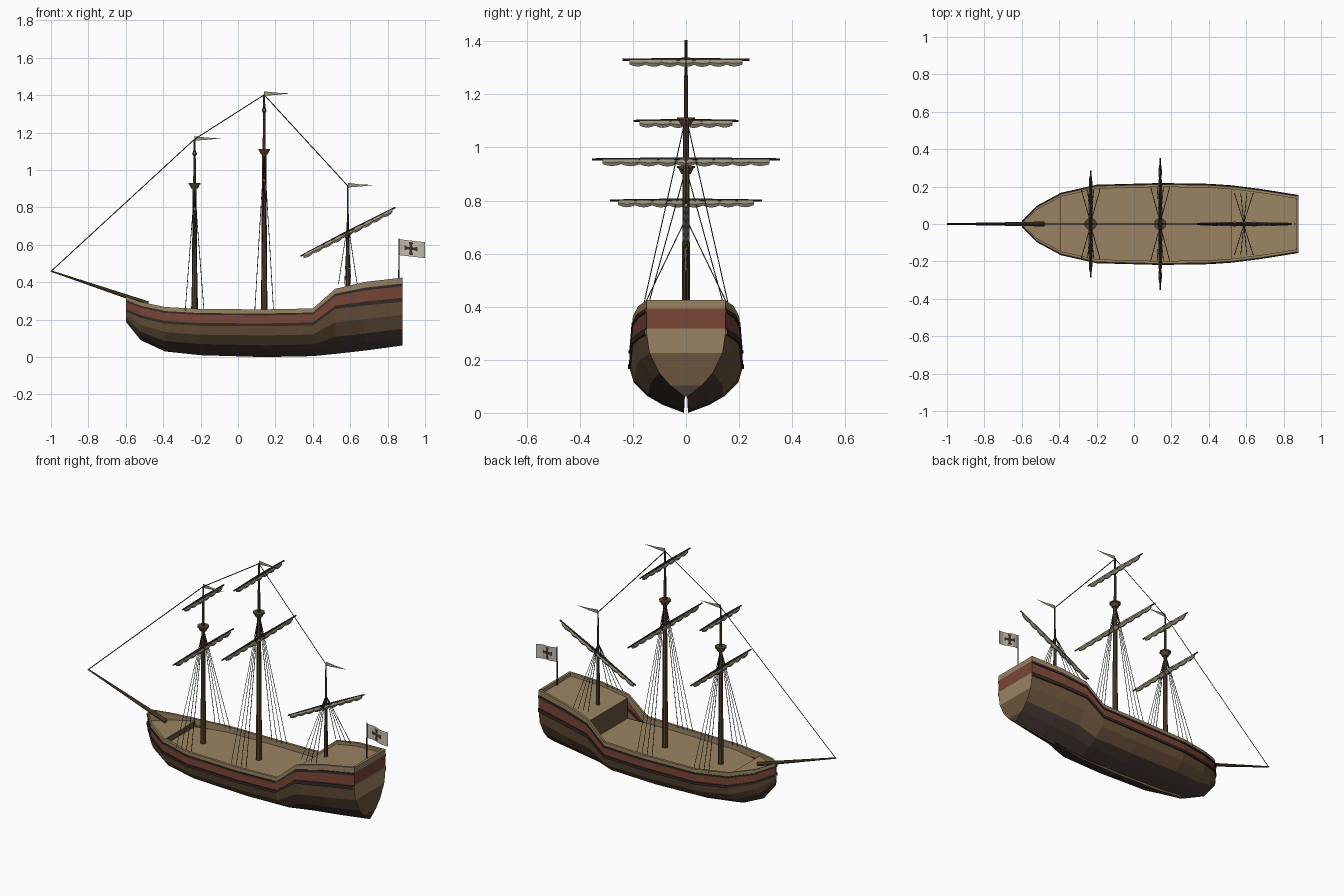
import bpy, bmesh, math
from mathutils import Vector

cube = bpy.data.objects.get("Cube")
if cube:
    bpy.data.objects.remove(cube)


def material(name, code):
    """Flat material from an sRGB hex code, stored as linear values."""
    rgb = [int(code[i:i + 2], 16) / 255 for i in (0, 2, 4)]
    col = [c / 12.92 if c < 0.04 else ((c + 0.055) / 1.055) ** 2.4 for c in rgb] + [1]
    m = bpy.data.materials.new(name)
    m.use_nodes = True
    m.diffuse_color = col
    m.node_tree.nodes["Principled BSDF"].inputs["Base Color"].default_value = col
    return m


TAN = material("pale_plank", "9A8463")
RED = material("red_band", "7A4638")
BROWN = material("hull_brown", "6B543C")
BOTTOM = material("dark_bottom", "463A34")
TRIM = material("dark_trim", "352A23")
SPAR = material("spar_wood", "58452F")
SAIL = material("sail_cloth", "9C937F")
ROPE = material("black_rope", "1E1B18")
FLAG = material("flag_cloth", "C4BFB0")
CROSS = material("flag_cross", "40302A")


def finish(name, bm, mats, mirror=False):
    bmesh.ops.recalc_face_normals(bm, faces=bm.faces)
    me = bpy.data.meshes.new(name)
    bm.to_mesh(me)
    bm.free()
    for m in mats:
        me.materials.append(m)
    ob = bpy.data.objects.new(name, me)
    bpy.context.collection.objects.link(ob)
    if mirror:
        mod = ob.modifiers.new("mirror", 'MIRROR')
        mod.use_axis = (False, True, False)
    return ob


def rod(bm, p, q, r1, r2, sides=8):
    """Tapered rod between two points."""
    p, q = Vector(p), Vector(q)
    rot = (q - p).to_track_quat('Z', 'Y').to_matrix().to_4x4()
    rot.translation = (p + q) / 2
    bmesh.ops.create_cone(bm, cap_ends=True, segments=sides, radius1=r1, radius2=r2,
                          depth=(q - p).length, matrix=rot)


def strip(bm, a, b, mats):
    """Quads between two rows of vertices."""
    for i in range(len(a) - 1):
        f = bm.faces.new((a[i], a[i + 1], b[i + 1], b[i]))
        f.material_index = mats[i]


# Hull stations: x, half width, top, keel, band scale
STATIONS = [(-0.60, 0.008, 0.325, 0.19, 0.9), (-0.52, 0.09, 0.295, 0.09, 0.95),
            (-0.39, 0.16, 0.268, 0.03, 1), (-0.20, 0.203, 0.257, 0.01, 1),
            (0.14, 0.212, 0.255, 0.0, 1), (0.40, 0.208, 0.26, 0.005, 1),
            (0.52, 0.20, 0.365, 0.017, 1.2), (0.68, 0.18, 0.402, 0.035, 1.4),
            (0.88, 0.148, 0.425, 0.062, 1.44)]
WALL = 0.014
# Bands below the rail: drop, outward step
BANDS = [(0, 0), (0.022, 0), (0.022, 0.005), (0.032, 0.005), (0.032, 0),
         (0.075, 0), (0.075, 0.007), (0.09, 0.007), (0.09, 0)]
# Lower hull: fraction of depth, fraction of width
LOWER = [(0.3, 0.93), (0.62, 0.68), (0.82, 0.41), (1, 0.036)]


def deck_height(x, top):
    if x > 0.5:
        return top - 0.02
    return 0.255 if x < -0.38 else 0.222


def section(st):
    x, w, top, keel, s = st
    inner = max(w - WALL, 0.001)
    pts = [(inner, deck_height(x, top) - 0.02), (inner, top)]
    pts += [(w + out, top - d * s) for d, out in BANDS]
    low = top - 0.09 * s
    pts += [(w * fy, low + (keel - low) * u) for u, fy in LOWER]
    return [(x, y, z) for y, z in pts]


bm = bmesh.new()
rows = [[bm.verts.new(p) for p in section(st)] for st in STATIONS]
side_mats = [0, 0, 0, 4, 4, 4, 1, 4, 4, 4, 2, 2, 3, 3]
for a, b in zip(rows, rows[1:]):
    strip(bm, a, b, side_mats)
# Banded transom and narrow stem
end_mats = [0, 0, 1, 1, 1, 1, 0, 0, 0, 2, 2, 3, 3]
for r in (rows[0], rows[-1]):
    edge = [bm.verts.new((v.co.x, min(v.co.y, r[2].co.y), v.co.z)) for v in r[2:]]
    mid = [bm.verts.new((v.co.x, 0, v.co.z)) for v in r[2:]]
    mats = [m for m in end_mats[:len(edge) - 1]]
    for i in range(len(edge) - 1):
        if abs(edge[i].co.z - edge[i + 1].co.z) > 1e-5:
            f = bm.faces.new((edge[i], edge[i + 1], mid[i + 1], mid[i]))
            f.material_index = mats[i]
# Top edge of the transom rail
last = section(STATIONS[-1])[1]
v = [bm.verts.new(p) for p in ((0.88, last[1], last[2]), (0.88, 0, last[2]),
                               (0.865, 0, last[2]), (0.865, last[1], last[2]))]
bm.faces.new(v)
w = [bm.verts.new((0.865, y, z)) for y, z in
     ((0, last[2]), (last[1], last[2]), (last[1], last[2] - 0.03), (0, last[2] - 0.03))]
bm.faces.new(w)
finish("hull", bm, [TAN, RED, BROWN, BOTTOM, TRIM], True)


def deck(name, stations, wall=None):
    bm = bmesh.new()
    cross = []
    for x, w, z in stations:
        cross.append([bm.verts.new((x, 0, z)), bm.verts.new((x, max(w - WALL, 0.001), z))])
    for a, b in zip(cross, cross[1:]):
        strip(bm, a, b, [0])
    if wall is not None:  # bulkhead down to the lower deck
        end = cross[wall]
        foot = [bm.verts.new((p.co.x, p.co.y, 0.222)) for p in end]
        strip(bm, end, foot, [1])
    finish(name, bm, [TAN, BROWN], True)


deck("fore_deck", [(s[0], s[1], 0.255) for s in STATIONS[:3]], 2)
deck("main_deck", [(s[0], s[1], 0.222) for s in STATIONS[2:7]])
deck("poop_deck", [(s[0], s[1], s[2] - 0.02) for s in STATIONS[6:]], 0)


def furled_sail(bm, p, q, lobes, depth):
    """Bundled cloth hanging in scallops under a yard."""
    p, q = Vector(p), Vector(q)
    along = (q - p).normalized()
    out = along.cross(Vector((0, 0, 1))).normalized()
    n, prev = lobes * 4, None
    for i in range(n + 1):
        t = i / n
        swell = 0.7 + 0.3 * abs(math.sin(math.pi * t * lobes))
        taper = 0.65 + 0.35 * math.sin(math.pi * t)
        h, r = depth * swell * (0.8 + 0.2 * taper), 0.013 * taper * swell
        c = p.lerp(q, t)
        shape = [(-0.6, 0), (0.6, 0), (1, -0.5), (0.4, -1), (-0.4, -1), (-1, -0.5)]
        ring = [bm.verts.new(c + out * r * a + Vector((0, 0, h * b))) for a, b in shape]
        if prev:
            strip(bm, prev + prev[:1], ring + ring[:1], [0] * 6)
        else:
            bm.faces.new(ring)
        prev = ring
    bm.faces.new(prev)


def yard(name, p, q, inset, lobes):
    p, q = Vector(p), Vector(q)
    mid = (p + q) / 2
    bm = bmesh.new()
    rod(bm, p, mid, 0.004, 0.008)
    rod(bm, mid, q, 0.008, 0.004)
    finish(name + "_yard", bm, [TRIM])
    bm = bmesh.new()
    furled_sail(bm, p.lerp(q, inset), q.lerp(p, inset), lobes, 0.027)
    finish(name + "_sail", bm, [SAIL])


def mast(name, x, base, top, radius, nest, shroud_y, rail, peak):
    # Mast pole, thinner above the lookout
    bm = bmesh.new()
    rod(bm, (x, 0, base), (x, 0, nest), radius, radius * 0.65)
    rod(bm, (x, 0, nest), (x, 0, top), radius * 0.5, radius * 0.3)
    finish(name + "_mast", bm, [SPAR])
    # Shrouds fan out to both rails
    bm = bmesh.new()
    for side in (-1, 1):
        for i in range(4):
            foot = (x - 0.05 + i * 0.1 / 3, side * shroud_y, rail)
            rod(bm, foot, (x, side * 0.006, peak), 0.0018, 0.0018, 4)
    finish(name + "_shrouds", bm, [ROPE])
    # Tapering pennant
    bm = bmesh.new()
    pts = ((0, 0.016), (0.07, 0.008), (0.14, 0.005), (0.07, -0.003), (0, -0.008))
    bm.faces.new([bm.verts.new((x + a, 0, top + b)) for a, b in pts])
    finish(name + "_pennant", bm, [SAIL])


def lookout(name, x, z):
    bm = bmesh.new()
    rod(bm, (x, 0, z - 0.018), (x, 0, z + 0.004), 0.018, 0.029, 10)
    rod(bm, (x, 0, z + 0.004), (x, 0, z + 0.012), 0.033, 0.033, 10)
    finish(name + "_lookout", bm, [SPAR])


FORE, MAIN, MIZZEN = -0.232, 0.14, 0.587
mast("fore", FORE, 0.22, 1.165, 0.016, 0.91, 0.185, 0.25, 0.90)
mast("main", MAIN, 0.22, 1.405, 0.017, 1.10, 0.195, 0.25, 1.09)
mast("mizzen", MIZZEN, 0.35, 0.915, 0.012, 0.68, 0.165, 0.39, 0.72)
lookout("fore", FORE, 0.918)
lookout("main", MAIN, 1.10)
for name, x, z, half, lobes in (("fore_lower", FORE, 0.80, 0.287, 8), ("fore_upper", FORE, 1.10, 0.197, 6),
                                ("main_lower", MAIN, 0.955, 0.354, 9), ("main_upper", MAIN, 1.33, 0.24, 7)):
    yard(name, (x, -half, z), (x, half, z), 0.055, lobes)
yard("mizzen", (0.335, 0, 0.54), (0.842, 0, 0.80), 0.03, 9)

# Bowsprit
bm = bmesh.new()
rod(bm, (-0.48, 0, 0.285), (-1, 0, 0.46), 0.013, 0.004)
finish("bowsprit", bm, [SPAR])

# Stays between the mastheads
bm = bmesh.new()
heads = [(-0.998, 0, 0.46), (FORE, 0, 1.165), (MAIN, 0, 1.402), (MIZZEN, 0, 0.915)]
for p, q in zip(heads, heads[1:]):
    rod(bm, p, q, 0.0025, 0.0025, 4)
finish("stays", bm, [ROPE])

# Ensign staff and waving flag
bm = bmesh.new()
rod(bm, (0.86, 0, 0.40), (0.86, 0, 0.635), 0.004, 0.003, 6)
finish("flag_staff", bm, [TRIM])


def wave(t, z, off=0):
    return (0.86 + 0.14 * t, 0.006 * math.sin(t * 6.3) + off, z - 0.016 * t)


bm = bmesh.new()
cols = [[bm.verts.new(wave(i / 8, z)) for z in (0.545, 0.63)] for i in range(9)]
for a, b in zip(cols, cols[1:]):
    strip(bm, a, b, [0])
finish("flag", bm, [FLAG])

# Flared cross on both faces of the flag
bm = bmesh.new()
for off in (-0.002, 0.002):
    for k in range(4):
        c, s = math.cos(k * math.pi / 2), math.sin(k * math.pi / 2)
        arm = [(0, -0.008), (0.018, -0.007), (0.034, -0.013), (0.034, 0.013), (0.018, 0.007), (0, 0.008)]
        pts = [(a * c - b * s, a * s + b * c) for a, b in arm]
        bm.faces.new([bm.verts.new(wave(0.46 + a / 0.14, 0.588 + b, off)) for a, b in pts])
finish("flag_cross", bm, [CROSS])
